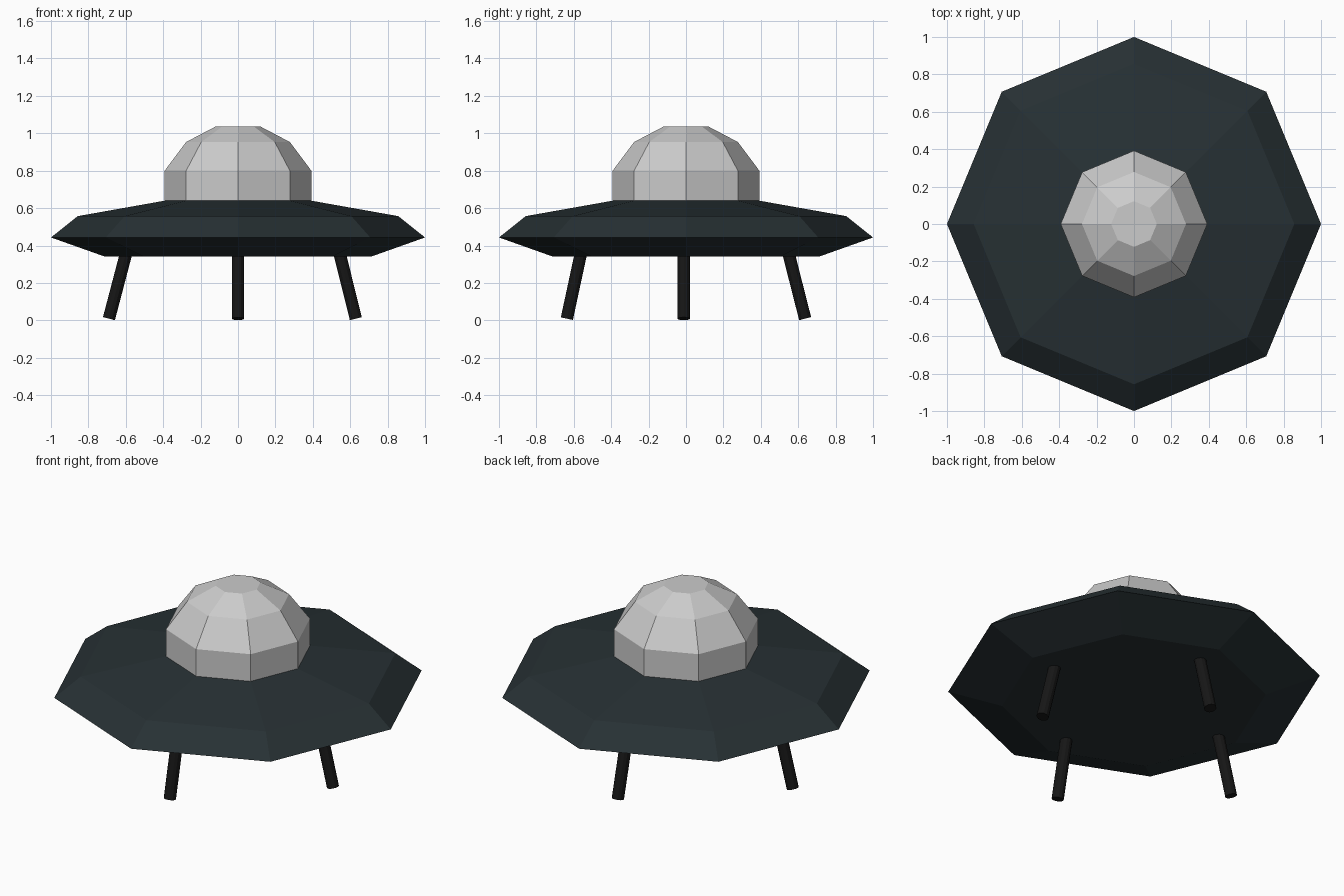
import bpy, bmesh, math
from mathutils import Vector

if "Cube" in bpy.data.objects:
    bpy.data.objects.remove(bpy.data.objects["Cube"])


def material(name, rgb):
    m = bpy.data.materials.new(name)
    m.diffuse_color = (*rgb, 1)
    m.use_nodes = True
    m.node_tree.nodes["Principled BSDF"].inputs["Base Color"].default_value = m.diffuse_color
    return m


def add_object(name, bm, mat=None):
    bmesh.ops.recalc_face_normals(bm, faces=bm.faces)
    me = bpy.data.meshes.new(name)
    bm.to_mesh(me)
    bm.free()
    ob = bpy.data.objects.new(name, me)
    bpy.context.collection.objects.link(ob)
    if mat:
        me.materials.append(mat)
    return ob


def lathe(name, profile, sides=8, mat=None):
    """Faceted solid from (radius, z) rings with flat caps."""
    bm = bmesh.new()
    rings = [[bm.verts.new((r * math.cos(math.tau * i / sides),
                            r * math.sin(math.tau * i / sides), z))
              for i in range(sides)] for r, z in profile]
    for a, b in zip(rings, rings[1:]):
        for i in range(sides):
            j = (i + 1) % sides
            bm.faces.new((a[i], a[j], b[j], b[i]))
    bm.faces.new(rings[0])
    bm.faces.new(rings[-1])
    return add_object(name, bm, mat)


def leg(name, foot, hip, radius, mat):
    foot, hip = Vector(foot), Vector(hip)
    axis = hip - foot
    bm = bmesh.new()
    bmesh.ops.create_cone(bm, cap_ends=True, segments=12, radius1=radius,
                          radius2=radius, depth=axis.length)
    ob = add_object(name, bm, mat)
    ob.location = (foot + hip) / 2
    ob.rotation_euler = axis.to_track_quat('Z', 'Y').to_euler()
    return ob


hull = material("hull_dark", (0.02, 0.03, 0.034))
black = material("leg_black", (0.008, 0.008, 0.008))

# Octagonal saucer body
lathe("saucer_body", [(0.71, 0.34), (1.0, 0.443), (0.857, 0.557), (0.39, 0.64)], mat=hull)

# Faceted cabin dome
lathe("cabin_dome", [(0.392, 0.635), (0.392, 0.80), (0.278, 0.953), (0.122, 1.035)])

# Four splayed landing legs
for name, foot, hip in [
    ("left_leg", (-0.69, -0.012, 0.009), (-0.59, -0.012, 0.39)),
    ("right_leg", (0.63, -0.012, 0.009), (0.535, -0.012, 0.39)),
    ("front_leg", (0, -0.637, 0.009), (0, -0.555, 0.39)),
    ("back_leg", (0, 0.637, 0.009), (0, 0.54, 0.39)),
]:
    leg(name, foot, hip, 0.033, black)
